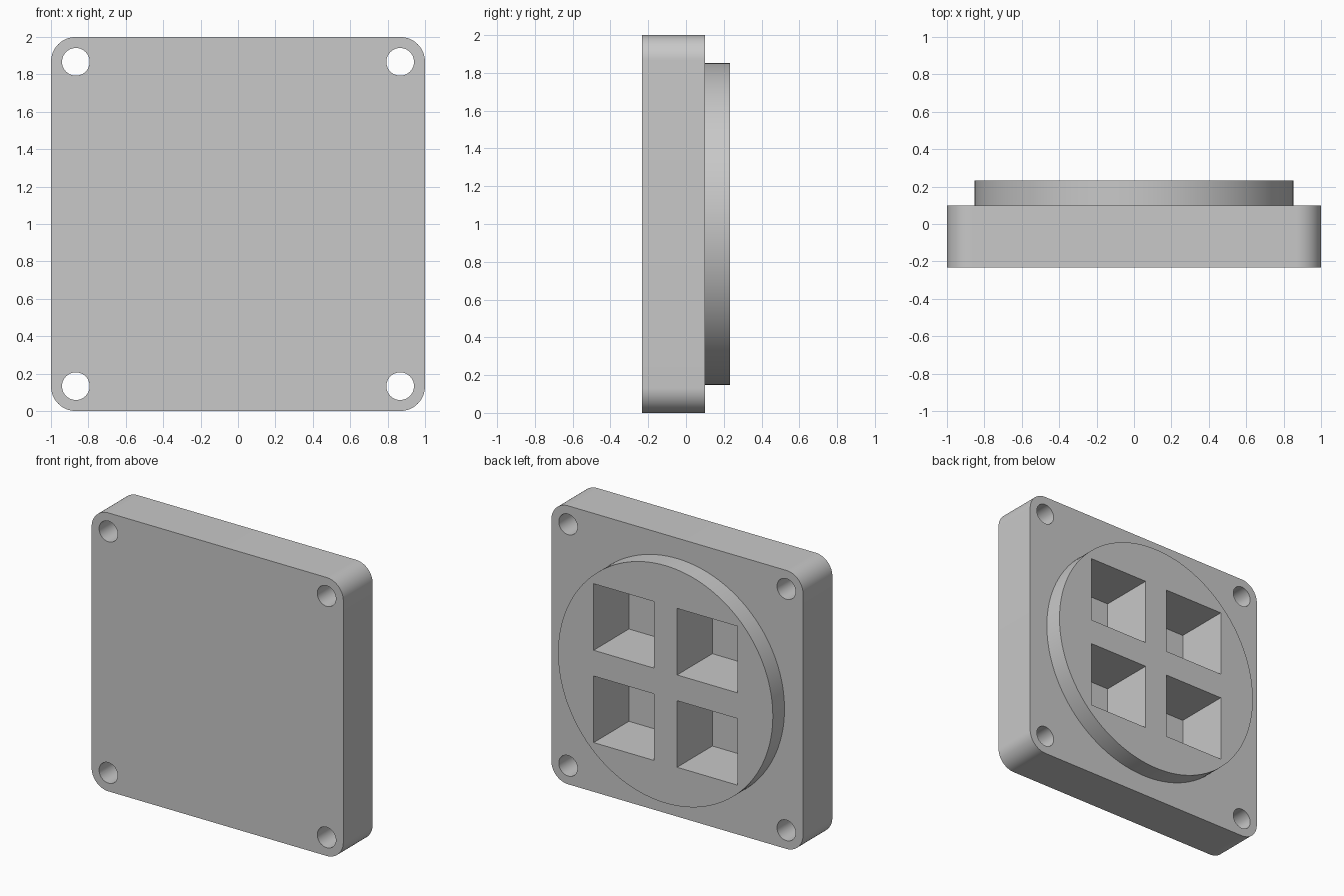
import bpy
import bmesh
from math import sin, cos, pi
from mathutils import Vector

cube = bpy.data.objects.get("Cube")
if cube:
    bpy.data.objects.remove(cube, do_unlink=True)

FRONT, STEP, BACK = -0.233, 0.1, 0.233   # depths of the front face, plate back and boss back
FLOOR = -0.167                           # bottom of the pockets
CORNER, HOLE_AT, HOLE_R = 0.133, 0.867, 0.074
BOSS_R = 0.853
POCKET, POCKET_AT = 0.478, 0.3315
MID = 1.0                                # height of the centre

grey = bpy.data.materials.new("plain_grey")
grey.use_nodes = True
colour = (0.58, 0.58, 0.58, 1)
grey.diffuse_color = colour
grey.node_tree.nodes["Principled BSDF"].inputs["Base Color"].default_value = colour


def arc(cx, cz, r, start, sweep, steps):
    return [(cx + r * cos(start + sweep * i / steps),
             cz + r * sin(start + sweep * i / steps)) for i in range(steps + 1)]


def circle(cx, cz, r, steps):
    return arc(cx, cz, r, 0, 2 * pi, steps)[:-1]


def prism(name, outlines, y0, y1):
    """Extrude closed x-z outlines from depth y0 to y1."""
    bm = bmesh.new()
    for outline in outlines:
        face = bm.faces.new([bm.verts.new((x, y0, z + MID)) for x, z in outline])
        new = bmesh.ops.extrude_face_region(bm, geom=[face], use_keep_orig=True)["geom"]
        bmesh.ops.translate(bm, vec=Vector((0, y1 - y0, 0)),
                            verts=[v for v in new if isinstance(v, bmesh.types.BMVert)])
    bmesh.ops.recalc_face_normals(bm, faces=bm.faces)
    mesh = bpy.data.meshes.new(name)
    bm.to_mesh(mesh)
    bm.free()
    mesh.materials.append(grey)
    obj = bpy.data.objects.new(name, mesh)
    bpy.context.collection.objects.link(obj)
    return obj


# Square plate with rounded corners
inset = 1 - CORNER
corners = [(1, 1), (-1, 1), (-1, -1), (1, -1)]
outline = []
for i, (sx, sz) in enumerate(corners):
    outline += arc(sx * inset, sz * inset, CORNER, i * pi / 2, pi / 2, 16)
plate = prism("cover_plate", [outline], FRONT, STEP)

# Round boss on the back, sunk a little into the plate for a clean join
boss = prism("round_boss", [circle(0, 0, BOSS_R, 128)], STEP - 0.05, BACK)

# Screw holes through the corners and four square pockets in the boss
holes = prism("screw_hole_cutter",
              [circle(sx * HOLE_AT, sz * HOLE_AT, HOLE_R, 40) for sx, sz in corners],
              FRONT - 0.1, BACK + 0.1)
half = POCKET / 2
pockets = prism("pocket_cutter",
                [[(sx * POCKET_AT + cx * half, sz * POCKET_AT + cz * half)
                  for cx, cz in corners] for sx, sz in corners],
                FLOOR, BACK + 0.1)

# Join and cut, then bake the result into the plate
for tool, operation in ((boss, 'UNION'), (holes, 'DIFFERENCE'), (pockets, 'DIFFERENCE')):
    mod = plate.modifiers.new(tool.name, 'BOOLEAN')
    mod.operation, mod.solver, mod.object = operation, 'EXACT', tool
bpy.context.view_layer.update()
baked = bpy.data.meshes.new_from_object(plate.evaluated_get(bpy.context.evaluated_depsgraph_get()))
plate.modifiers.clear()
plate.data = baked
for tool in (boss, holes, pockets):
    bpy.data.objects.remove(tool, do_unlink=True)

# Smooth curved walls, crisp edges
bpy.ops.object.select_all(action='DESELECT')
plate.select_set(True)
bpy.context.view_layer.objects.active = plate
bpy.ops.object.shade_smooth_by_angle(angle=pi / 6)
